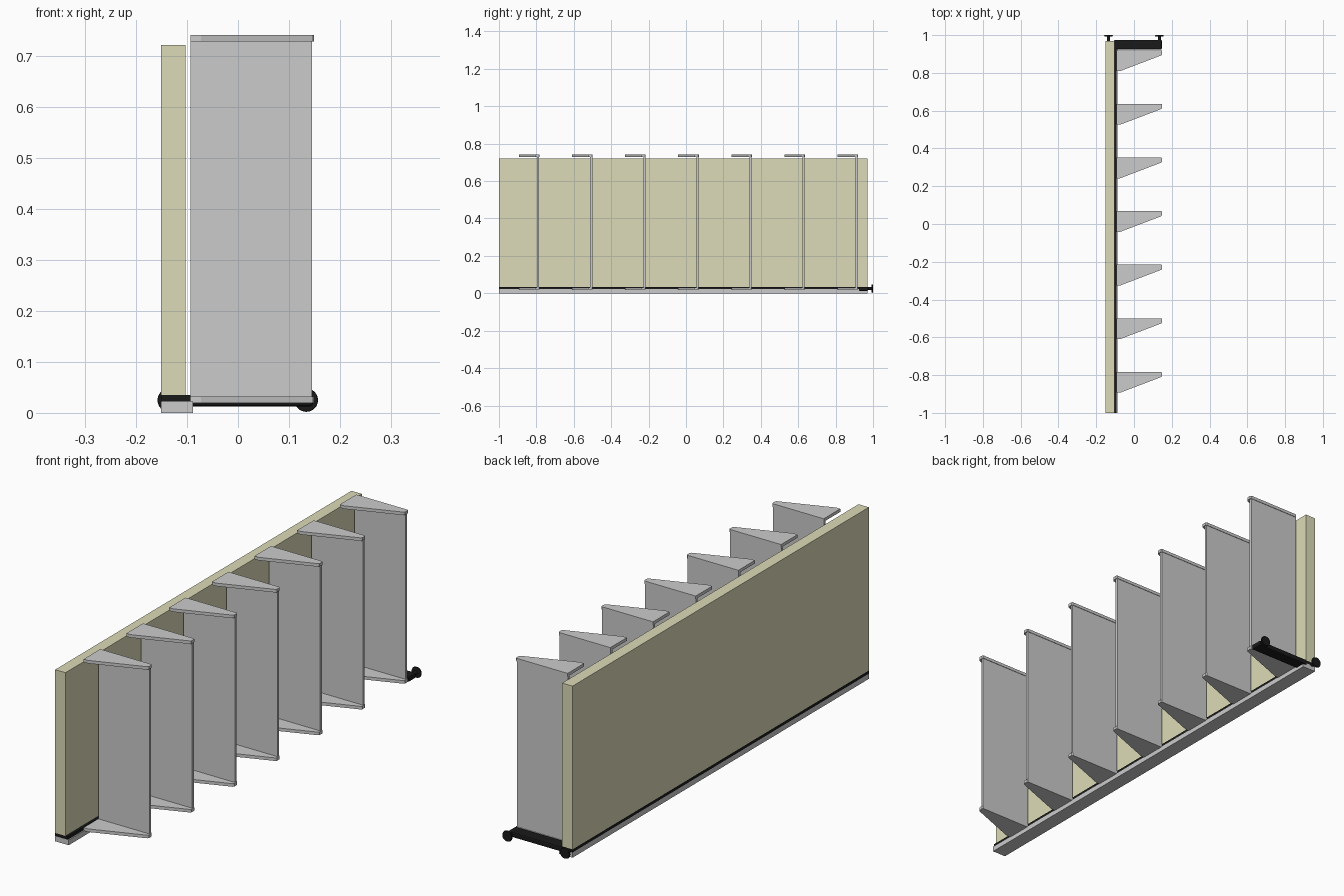
import bpy, bmesh, math

if "Cube" in bpy.data.objects:
    bpy.data.objects.remove(bpy.data.objects["Cube"])


def material(name, rgb):
    m = bpy.data.materials.new(name)
    m.diffuse_color = (*rgb, 1)
    m.use_nodes = True
    m.node_tree.nodes["Principled BSDF"].inputs["Base Color"].default_value = m.diffuse_color
    return m


CREAM = material("cream_panel", (0.72, 0.71, 0.48))
BLACK = material("black_rubber", (0.01, 0.01, 0.01))


def finish(name, bm, mat=None):
    bmesh.ops.recalc_face_normals(bm, faces=bm.faces)
    me = bpy.data.meshes.new(name)
    bm.to_mesh(me)
    bm.free()
    ob = bpy.data.objects.new(name, me)
    bpy.context.collection.objects.link(ob)
    if mat:
        me.materials.append(mat)
    return ob


def prism(name, outline, z0, z1, mat=None):
    """Extrude a flat XY outline from z0 to z1."""
    bm = bmesh.new()
    face = bm.faces.new([bm.verts.new((x, y, z0)) for x, y in outline])
    top = bmesh.ops.extrude_face_region(bm, geom=[face])["geom"]
    bmesh.ops.translate(bm, vec=(0, 0, z1 - z0),
                        verts=[v for v in top if isinstance(v, bmesh.types.BMVert)])
    return finish(name, bm, mat)


def box(name, x0, x1, y0, y1, z0, z1, mat=None):
    return prism(name, [(x0, y0), (x1, y0), (x1, y1), (x0, y1)], z0, z1, mat)


def lathe_y(name, profile, x, z, mat, sides=24):
    """Revolve (radius, y) points about an axis parallel to Y."""
    bm = bmesh.new()
    rings = []
    for r, y in profile:
        rings.append([bm.verts.new((x + r * math.cos(2 * math.pi * i / sides), y,
                                    z + r * math.sin(2 * math.pi * i / sides)))
                      for i in range(sides)])
    for a, b in zip(rings, rings[1:]):
        for i in range(sides):
            j = (i + 1) % sides
            bm.faces.new((a[i], a[j], b[j], b[i]))
    bm.faces.new(rings[0])
    bm.faces.new(rings[-1])
    return finish(name, bm, mat)


# Long wall: base rail, black gasket and upright panel
box("base_rail", -0.151, -0.088, -1.0, 0.97, 0.0, 0.022)
box("gasket_strip", -0.151, -0.093, -1.0, 0.97, 0.022, 0.035, BLACK)
box("wall_panel", -0.151, -0.103, -1.0, 0.97, 0.035, 0.722, CREAM)

# Seven divider fins, each with tapered brackets at top and bottom
for i in range(7):
    y = -0.783 + i * 0.2838
    box(f"fin_{i}", -0.093, 0.145, y - 0.013, y - 0.002, 0.03, 0.73)
    outline = [(-0.093, y), (-0.093, y - 0.11), (-0.073, y - 0.11),
               (0.145, y - 0.027), (0.149, y - 0.022), (0.149, y - 0.004), (0.145, y)]
    prism(f"bottom_bracket_{i}", outline, 0.019, 0.032)
    prism(f"top_bracket_{i}", outline, 0.728, 0.741)

# Black end bar with rounded edges
bar = box("end_bar", -0.105, 0.147, 0.924, 0.975, 0.013, 0.035, BLACK)
bev = bar.modifiers.new("round", 'BEVEL')
bev.width = 0.005
bev.segments = 2

# Adjusting knobs: thin stem with a wide domed disc
for side, x in (("left", -0.135), ("right", 0.134)):
    lathe_y(f"{side}_knob", [(0.008, 0.965), (0.008, 0.992), (0.022, 0.993),
                             (0.023, 0.996), (0.021, 1.0)], x, 0.025, BLACK)
